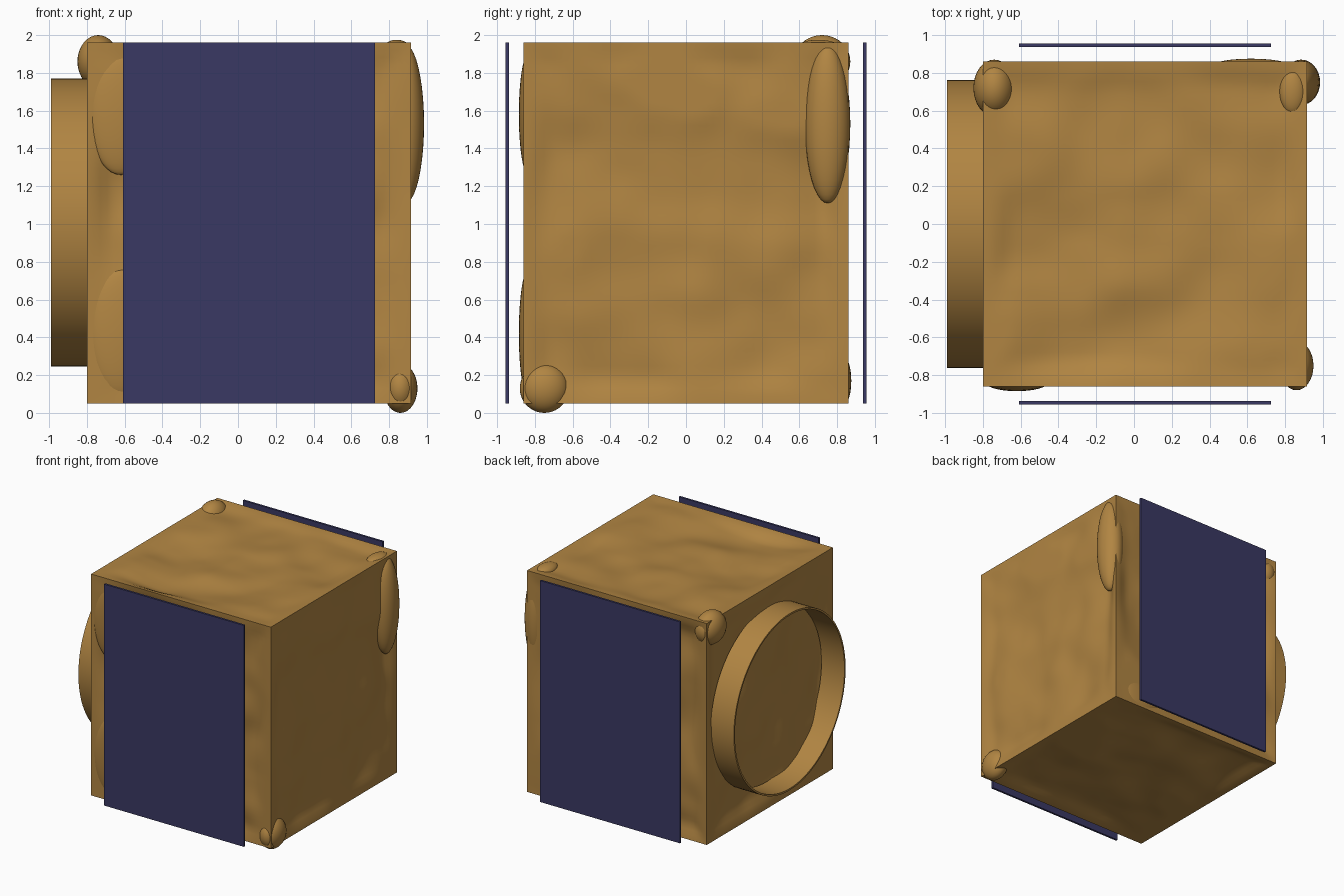
import bpy, bmesh, math
from mathutils import Vector, noise

if "Cube" in bpy.data.objects:
    bpy.data.objects.remove(bpy.data.objects["Cube"])


def material(name, rgb):
    m = bpy.data.materials.new(name)
    m.diffuse_color = (*rgb, 1)
    m.use_nodes = True
    m.node_tree.nodes["Principled BSDF"].inputs["Base Color"].default_value = m.diffuse_color
    return m


GOLD = material("gold foil", (0.44, 0.235, 0.055))
BLUE = material("solar blue", (0.042, 0.04, 0.125))

LO = Vector((-0.80, -0.86, 0.05))
HI = Vector((0.915, 0.86, 1.96))


def finish(bm, name, mat, smooth=None):
    bmesh.ops.recalc_face_normals(bm, faces=bm.faces)
    me = bpy.data.meshes.new(name)
    bm.to_mesh(me)
    bm.free()
    me.materials.append(mat)
    ob = bpy.data.objects.new(name, me)
    bpy.context.collection.objects.link(ob)
    if smooth:
        bpy.context.view_layer.objects.active = ob
        ob.select_set(True)
        bpy.ops.object.shade_smooth_by_angle(angle=math.radians(smooth))
        ob.select_set(False)
    return ob


def box(name, lo, hi, mat):
    bm = bmesh.new()
    bmesh.ops.create_cube(bm, size=1)
    for v in bm.verts:
        v.co = Vector([lo[i] + (v.co[i] + 0.5) * (hi[i] - lo[i]) for i in range(3)])
    return finish(bm, name, mat)


# Body: box with straight edges and softly crumpled foil sides
bm = bmesh.new()
bmesh.ops.create_cube(bm, size=1)
bmesh.ops.subdivide_edges(bm, edges=bm.edges[:], cuts=47, use_grid_fill=True)
for v in bm.verts:
    p = Vector([LO[i] + (v.co[i] + 0.5) * (HI[i] - LO[i]) for i in range(3)])
    axis = max(range(3), key=lambda i: abs(v.co[i]))
    side = 1 if v.co[axis] > 0 else -1
    d = min(min(p[i] - LO[i], HI[i] - p[i]) for i in range(3) if i != axis)
    t = max(0, min(1, d / 0.16))
    t = t * t * (3 - 2 * t)
    n = noise.noise(p * 1.9 + Vector((3.1, 7.7, 1.3)))
    n += 0.3 * noise.noise(p * 4 + Vector((9.2, 0.4, 5.5)))
    p[axis] -= side * t * max(0, 0.025 + 0.05 * n)
    v.co = p
finish(bm, "foil_body", GOLD, 40)

# Foil bulges that push out past the edges: centre, radii
bulges = [
    ((-0.74, 0.72, 1.86), (0.11, 0.15, 0.14)),
    ((0.86, -0.75, 0.13), (0.09, 0.13, 0.13)),
    ((0.885, 0.75, 1.53), (0.10, 0.12, 0.42)),
    ((-0.62, -0.835, 0.42), (0.17, 0.05, 0.34)),
    ((-0.62, -0.835, 1.58), (0.17, 0.05, 0.32)),
    ((0.62, 0.84, 0.17), (0.20, 0.035, 0.12)),
    ((0.84, 0.70, 1.93), (0.07, 0.12, 0.045)),
]
for c, r in bulges:
    bm = bmesh.new()
    bmesh.ops.create_uvsphere(bm, u_segments=32, v_segments=20, radius=1)
    for v in bm.verts:
        v.co = Vector([c[i] + v.co[i] * r[i] for i in range(3)])
    finish(bm, "foil_bulge", GOLD, 60)

# Docking ring: thin open tube on the left side
bm = bmesh.new()
N = 96
profile = [(-0.99, 0.762), (-0.77, 0.762), (-0.77, 0.747), (-0.99, 0.747)]
rings = []
for k in range(N):
    a = 2 * math.pi * k / N
    rings.append([bm.verts.new((x, r * math.cos(a), 1.007 + r * math.sin(a)))
                  for x, r in profile])
for k in range(N):
    a, b = rings[k], rings[(k + 1) % N]
    for j in range(4):
        bm.faces.new((a[j], b[j], b[(j + 1) % 4], a[(j + 1) % 4]))
finish(bm, "docking_ring", GOLD, 40)

# Solar panels, standing just clear of front and back
for name, s in (("front", -1), ("back", 1)):
    y = s * 0.946
    box(name + "_solar_panel", (-0.61, y - 0.009, 0.05), (0.725, y + 0.009, 1.96), BLUE)
